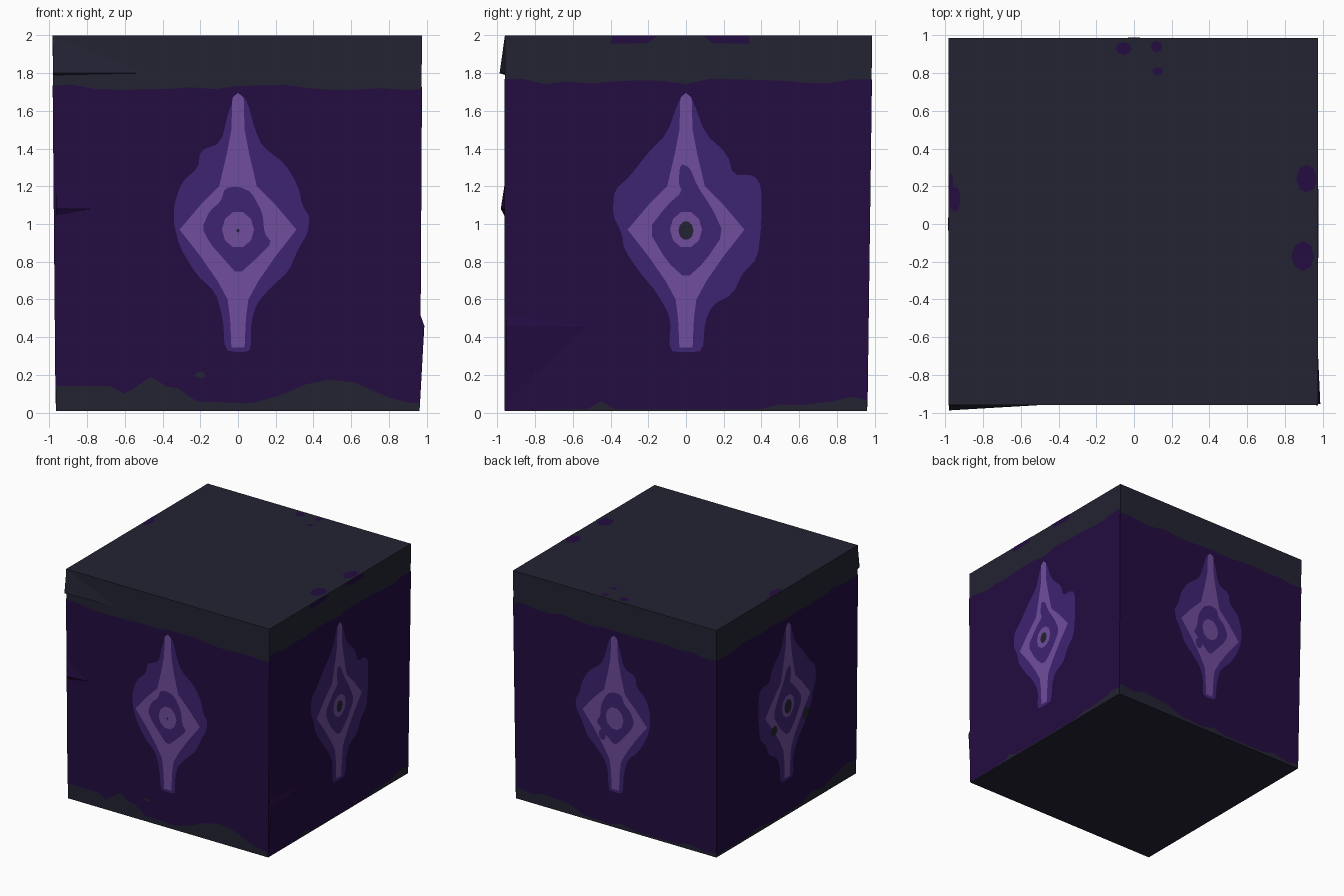
import bpy, bmesh, math, random
from mathutils import Vector

if "Cube" in bpy.data.objects:
    bpy.data.objects.remove(bpy.data.objects["Cube"])

random.seed(4)


def material(name, rgb):
    m = bpy.data.materials.new(name)
    lin = [((c / 255 + 0.055) / 1.055) ** 2.4 for c in rgb]
    m.diffuse_color = (*lin, 1)
    m.use_nodes = True
    m.node_tree.nodes["Principled BSDF"].inputs["Base Color"].default_value = m.diffuse_color
    return m


SLATE = material("dark slate", (35, 35, 51))
DEEP = material("deep purple", (35, 12, 65))
GLOW = material("mid violet", (62, 35, 114))
LIGHT = material("light violet", (112, 77, 155))

# Walls: outward normal, distance from centre at the base and at the top
WALLS = {
    "front": (Vector((0, -1, 0)), 0.96, 0.96),
    "right": (Vector((1, 0, 0)), 0.963, 0.975),
    "back": (Vector((0, 1, 0)), 0.96, 0.987),
    "left": (Vector((-1, 0, 0)), 0.965, 0.983),
}
ORDER = ["front", "right", "back", "left"]
UP = Vector((0, 0, 1))


def dist(side, z):
    n, a, b = WALLS[side]
    return a + (b - a) * z / 2


def on_wall(side, u, z, lift=0.0):
    """Point on a wall: u runs to the viewer's right, z is height."""
    n = WALLS[side][0]
    return UP.cross(n) * u + n * (dist(side, z) + lift) + UP * z


def mesh_object(name, verts, faces, mat):
    me = bpy.data.meshes.new(name)
    bm = bmesh.new()
    vs = [bm.verts.new(v) for v in verts]
    for f in faces:
        bm.faces.new([vs[i] for i in f])
    if len(faces) > 1:
        bmesh.ops.recalc_face_normals(bm, faces=bm.faces)
    bm.to_mesh(me)
    bm.free()
    me.materials.append(mat)
    ob = bpy.data.objects.new(name, me)
    bpy.context.collection.objects.link(ob)
    return ob


def soften(pts):
    """Cut the corners of a closed outline once."""
    out = []
    for (a, b), (c, d) in zip(pts, pts[1:] + pts[:1]):
        out += [(a * .8 + c * .2, b * .8 + d * .2), (a * .2 + c * .8, b * .2 + d * .8)]
    return out


def plate(name, side, pts, layer, mat):
    verts = [on_wall(side, u, z, 0.002 * layer) for u, z in pts]
    mesh_object(f"{side}_{name}", verts, [range(len(verts))], mat)


def oval(u, z, ru, rz, n=10):
    return [(u + ru * math.cos(2 * math.pi * i / n), z + rz * math.sin(2 * math.pi * i / n))
            for i in range(n)]


def mirror(pts):
    return [(-u, z) for u, z in reversed(pts)]


# Slate block
corners = []
for z in (0.01, 2.0):
    f, r, b, l = (dist(s, z) for s in ORDER)
    corners += [(-l, -f, z), (r, -f, z), (r, b, z), (-l, b, z)]
mesh_object("stone_block", corners, [(3, 2, 1, 0), (4, 5, 6, 7), (0, 1, 5, 4),
                                     (1, 2, 6, 5), (2, 3, 7, 6), (3, 0, 4, 7)], SLATE)

# Purple wall panels with ragged lower and upper edges
LOWER = {
    "front": [(-1, .14), (-.68, .14), (-.6, .10), (-.46, .19), (-.38, .14), (-.32, .13), (-.22, .06),
              (.07, .05), (.22, .09), (.36, .15), (.48, .175), (.62, .16), (.8, .08), (.9, .055), (1, .05)],
    "right": [(-1, .012), (-.52, .02), (-.45, .06), (-.38, .02), (.4, .02), (.5, .045),
              (.6, .04), (.78, .06), (.88, .085), (1, .065)],
    "back": [(-1, .11), (-.8, .09), (-.7, .12), (-.45, .1), (-.3, .04), (-.05, .03), (.05, .06),
             (.2, .03), (.6, .03), (.7, .06), (.85, .03), (1, .05)],
    "left": [(-1, .03), (-.5, .03), (-.4, .06), (-.2, .03), (.2, .04), (.35, .09), (.5, .06),
             (.7, .12), (.85, .15), (1, .13)],
}
UPPER = {"front": 1.725, "right": 1.757, "back": 1.735, "left": 1.745}
for i, side in enumerate(ORDER):
    prev, nxt = ORDER[i - 1], ORDER[(i + 1) % 4]
    top = [(u / 8, UPPER[side] + random.uniform(-.018, .015)) for u in range(8, -9, -1)]
    pts = []
    for u, z in LOWER[side] + top:
        u = dist(nxt, z) + .002 if u == 1 else -dist(prev, z) - .002 if u == -1 else u
        pts.append((u, z))
    plate("purple_panel", side, pts, 1, DEEP)

# Glow outlines, anticlockwise from the foot
glow_a = [(0, .32), (.06, .325), (.07, .37), (.07, .48), (.10, .58), (.18, .67), (.27, .75), (.32, .87),
          (.37, .95), (.38, 1.04), (.34, 1.10), (.32, 1.2), (.25, 1.32), (.13, 1.41), (.09, 1.5),
          (.05, 1.65), (0, 1.7), (-.05, 1.6), (-.09, 1.43), (-.2, 1.39), (-.21, 1.3), (-.3, 1.22),
          (-.34, 1.1), (-.34, 1.0), (-.31, .88), (-.22, .73), (-.12, .64), (-.08, .5), (-.07, .33)]
glow_b = [(0, .32), (.09, .325), (.10, .48), (.14, .57), (.25, .63), (.3, .74), (.38, .82), (.4, 1.0),
          (.4, 1.2), (.36, 1.26), (.25, 1.26), (.22, 1.37), (.1, 1.48), (.04, 1.65), (0, 1.7),
          (-.04, 1.65), (-.1, 1.48), (-.2, 1.38), (-.3, 1.25), (-.38, 1.18), (-.39, 1.05), (-.34, .95),
          (-.33, .87), (-.25, .75), (-.15, .63), (-.08, .5), (-.09, .325)]
# Spiked diamond and its inner opening
half = [(.035, .345), (.042, .5), (.055, .6), (.11, .7), (.2, .83), (.31, .97), (.2, 1.1),
        (.1, 1.2), (.06, 1.37), (.035, 1.5), (.03, 1.67)]
spike = half + [(0, 1.695)] + mirror(half)
hole_a = [(0, .73), (.1, .82), (.18, .9), (.14, .95), (.13, 1.06), (.07, 1.17), (0, 1.2), (-.07, 1.19),
          (-.09, 1.12), (-.15, 1.07), (-.19, .98), (-.15, .9), (-.08, .82)]
hole_b = [(0, .71), (.1, .8), (.2, .95), (.14, 1.08), (.06, 1.2), (.02, 1.3), (-.03, 1.32), (-.04, 1.22),
          (-.02, 1.17), (-.1, 1.1), (-.2, .97), (-.1, .8)]

EMBLEMS = {"front": (glow_a, hole_a, .008), "right": (glow_b, hole_b, .04),
           "back": (mirror(glow_a), mirror(hole_a), 0), "left": (mirror(glow_b), mirror(hole_b), .05)}
for side, (glow, hole, eye) in EMBLEMS.items():
    plate("emblem_glow", side, soften(glow), 2, GLOW)
    plate("emblem_diamond", side, spike, 3, LIGHT)
    plate("emblem_opening", side, soften(hole), 4, GLOW)
    plate("emblem_dot", side, oval(0, .97, .085, .098), 4.5, LIGHT)
    if eye:
        plate("emblem_eye", side, oval(0, .965, eye, eye * 1.25), 4.9, SLATE)

# Loose flecks on the walls
plate("fleck", "front", oval(-.2, .2, .028, .018, 8), 2, SLATE)
plate("gap", "back", oval(-.12, .8, .035, .05, 8), 4.5, GLOW)
plate("spot_a", "left", oval(-.19, .82, .045, .045, 8), 4.9, SLATE)
plate("spot_b", "left", oval(.25, .81, .05, .05, 8), 4.9, SLATE)
rim = [(-.4, 1.955), (-.2, 1.96), (-.15, 2), (-.39, 2)]
plate("rim_fleck_a", "right", rim, 1, DEEP)
plate("rim_fleck_b", "right", mirror([(u + .06, z) for u, z in rim]), 1, DEEP)

# Purple flecks on the lid
for x, y, rx, ry in [(.915, .24, .055, .075), (.895, -.17, .06, .08), (-.95, .13, .03, .07), (-.97, .21, .012, .06),
                     (-.055, .93, .042, .035), (.12, .94, .03, .03), (.125, .81, .028, .022)]:
    mesh_object("lid_fleck", [(u, v, 2.002) for u, v in oval(x, y, rx, ry, 8)], [range(8)], DEEP)

# Small chips standing proud of the edges
for side, u0, u1, low, peak, high, out, mat in [
        ("front", -.98, -.5, 1.79, 1.8, 2.0, .028, SLATE),
        ("front", -.965, -.75, 1.04, 1.08, 1.22, .022, DEEP),
        ("right", -.955, -.48, .02, .46, .52, .022, DEEP)]:
    mesh_object(f"{side}_chip", [on_wall(side, u0, low), on_wall(side, u0, peak, out),
                                 on_wall(side, u0, high), on_wall(side, u1, peak)],
                [(0, 1, 2), (0, 1, 3), (1, 2, 3), (0, 2, 3)], mat)
